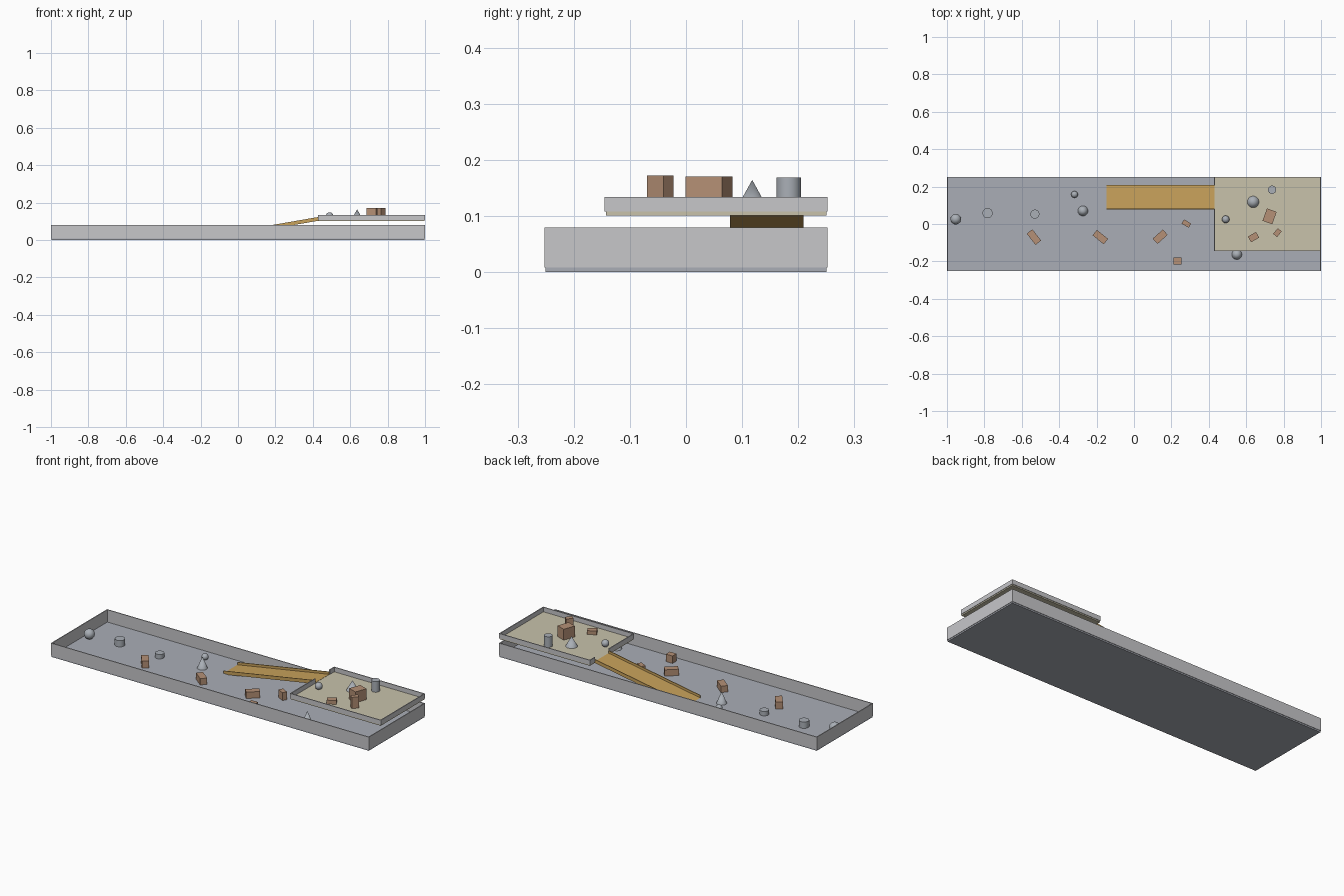
import bpy, math
from mathutils import Matrix

if "Cube" in bpy.data.objects:
    bpy.data.objects.remove(bpy.data.objects["Cube"])


def material(name, rgb):
    m = bpy.data.materials.new(name)
    m.diffuse_color = (*rgb, 1)
    m.use_nodes = True
    m.node_tree.nodes["Principled BSDF"].inputs["Base Color"].default_value = m.diffuse_color
    return m


FLOOR = material("blue grey floor", (0.40, 0.42, 0.47))
WALL = material("light grey wall", (0.57, 0.57, 0.59))
DECK = material("beige deck", (0.58, 0.54, 0.41))
RAMP = material("golden ramp", (0.58, 0.36, 0.105))
CRATE = material("brown crate", (0.46, 0.28, 0.18))
METAL = material("grey metal", (0.40, 0.43, 0.47))


def finish(name, mat, smooth=False):
    ob = bpy.context.object
    ob.name = name
    ob.data.materials.append(mat)
    if smooth:
        bpy.ops.object.shade_smooth_by_angle(angle=math.radians(40))
    return ob


def box(name, mat, x0, x1, y0, y1, z0, z1):
    """Axis-aligned box between two corners."""
    bpy.ops.mesh.primitive_cube_add(size=1)
    ob = finish(name, mat)
    ob.data.transform(Matrix.Diagonal((x1 - x0, y1 - y0, z1 - z0, 1)))
    ob.location = ((x0 + x1) / 2, (y0 + y1) / 2, (z0 + z1) / 2)
    return ob


def crate(x, y, z, w, d, h, turn):
    ob = box("crate", CRATE, x - w / 2, x + w / 2, y - d / 2, y + d / 2, z, z + h)
    ob.rotation_euler.z = math.radians(turn)


def cylinder(x, y, z, r, h):
    bpy.ops.mesh.primitive_cylinder_add(vertices=32, radius=r, depth=h, location=(x, y, z + h / 2))
    finish("cylinder_obstacle", METAL, True)


def cone(x, y, z, r, h):
    bpy.ops.mesh.primitive_cone_add(vertices=32, radius1=r, radius2=0, depth=h, location=(x, y, z + h / 2))
    finish("cone_obstacle", METAL, True)


def ball(x, y, z, r):
    bpy.ops.mesh.primitive_uv_sphere_add(segments=32, ring_count=16, radius=r, location=(x, y, z + r))
    finish("ball_obstacle", METAL, True)


T = 0.005  # wall thickness, centred on the floor edges
H = T / 2
Z0, Z1 = 0.009, 0.108  # lower and upper floor surfaces

# lower floor and its four walls
box("lower_floor", FLOOR, -0.9975, 0.9975, -0.25, 0.25, 0, Z0)
for s in (-1, 1):
    box("lower_long_wall", WALL, -1, 1, s * 0.25 - H, s * 0.25 + H, Z0 - 0.001, 0.079)
    box("lower_end_wall", WALL, s * 0.9975 - H, s * 0.9975 + H, -0.25, 0.25, Z0 - 0.001, 0.079)

# raised deck with walls and an opening for the ramp
DX, DY = 0.43, -0.143
RY0, RY1 = 0.08, 0.207
box("upper_deck", DECK, DX, 0.9975, DY, 0.25, 0.101, Z1)
for y in (DY, 0.25):
    box("deck_long_wall", WALL, DX - H, 1, y - H, y + H, Z1, 0.134)
box("deck_end_wall", WALL, 0.9975 - H, 0.9975 + H, DY, 0.25, Z1, 0.134)
for a, b in ((DY, RY0), (RY1, 0.25)):
    box("deck_entry_wall", WALL, DX - H, DX + H, a, b, Z1, 0.134)


# sloped ramp with low side rails, made as sheared strips
def sloped(name, y0, y1, low, high):
    ob = box(name, RAMP, -0.147, DX, y0, y1, low, high)
    for v in ob.data.vertices:
        v.co.z += 0.1 * (v.co.x / (DX + 0.147) + 0.5)


sloped("ramp", RY0, RY1, 0.003, 0.009)
for y in (RY0, RY1):
    sloped("ramp_rail", y - 0.002, y + 0.002, 0.003, 0.023)

# crates: x, y, base, width, depth, height, turn
for c in ((-0.535, -0.07, Z0, 0.076, 0.038, 0.04, -52),
          (-0.18, -0.07, Z0, 0.076, 0.037, 0.036, -39),
          (0.14, -0.068, Z0, 0.073, 0.038, 0.036, 42),
          (0.28, 0.002, Z0, 0.044, 0.026, 0.045, -30),
          (0.232, -0.198, Z0, 0.042, 0.036, 0.042, 0),
          (0.725, 0.041, Z1, 0.055, 0.07, 0.062, -20),
          (0.767, -0.046, Z1, 0.027, 0.039, 0.064, -40),
          (0.639, -0.07, Z1, 0.05, 0.035, 0.022, 30)):
    crate(*c)

# round obstacles: x, y, base, radius, height
for c in ((-0.783, 0.058, Z0, 0.027, 0.036), (-0.53, 0.053, Z0, 0.024, 0.025),
          (0.738, 0.183, Z1, 0.022, 0.06)):
    cylinder(*c)
for c in ((-0.273, 0.07, Z0, 0.027, 0.065), (0.55, -0.163, Z0, 0.027, 0.064),
          (0.637, 0.118, Z1, 0.031, 0.056)):
    cone(*c)
for b in ((-0.953, 0.026, Z0, 0.028), (-0.318, 0.158, Z0, 0.018), (0.49, 0.025, Z1, 0.02)):
    ball(*b)
